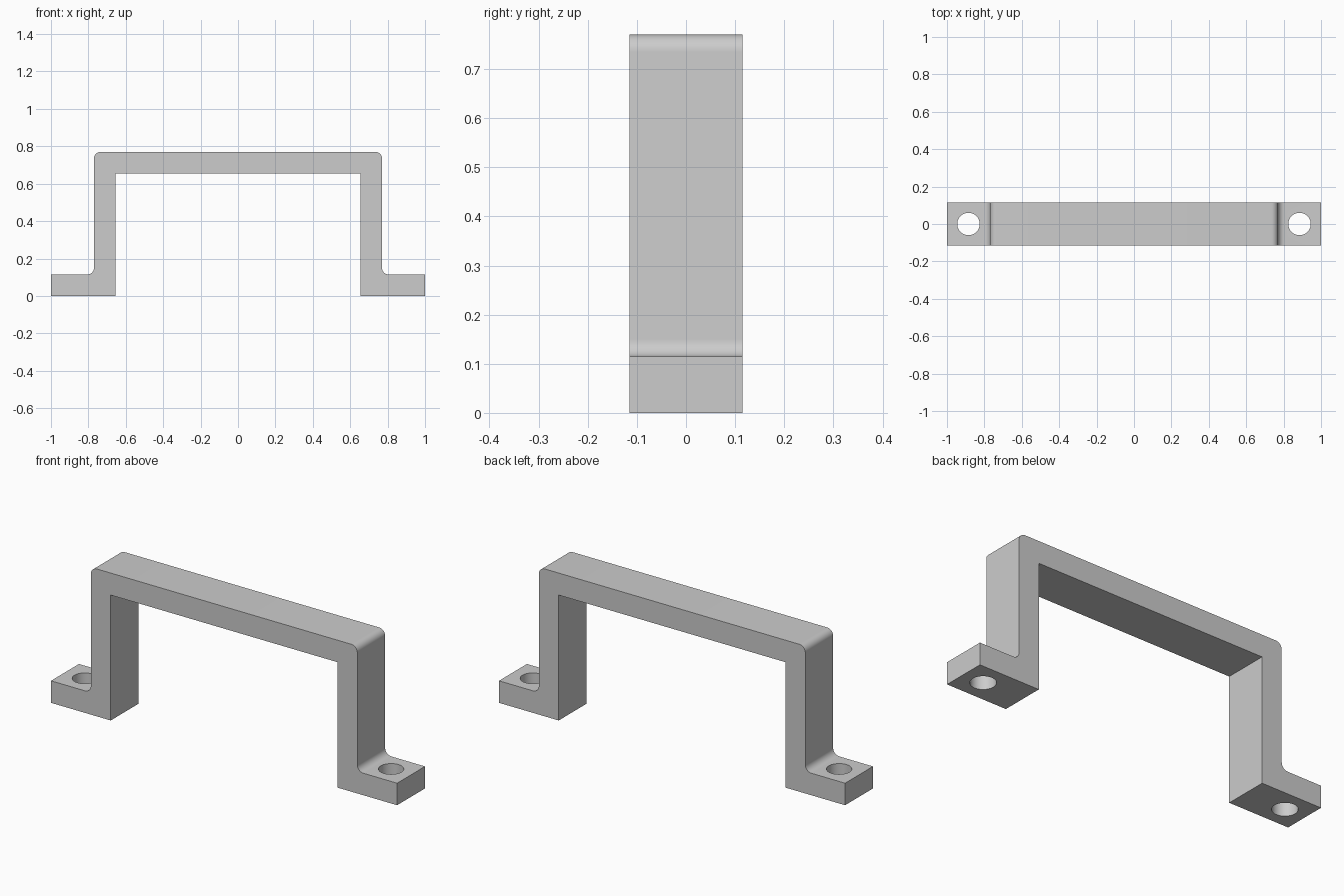
import bpy
import bmesh
from math import cos, sin, pi, radians

if "Cube" in bpy.data.objects:
    bpy.data.objects.remove(bpy.data.objects["Cube"], do_unlink=True)

HALF_DEPTH, HEIGHT, THICK = 0.115, 0.77, 0.115
INNER, OUTER = 0.655, 0.77
FILLET = 0.035
HOLE_X, HOLE_RADIUS = 0.885, 0.06

grey = bpy.data.materials.new("light_grey")
grey.use_nodes = True
colour = (0.604, 0.604, 0.604, 1)
grey.diffuse_color = colour
grey.node_tree.nodes["Principled BSDF"].inputs["Base Color"].default_value = colour


def arc(cx, cz, start, end, steps=10):
    """Points of a rounded corner in the x-z plane."""
    angles = [start + (end - start) * i / steps for i in range(steps + 1)]
    return [(cx + FILLET * cos(a), cz + FILLET * sin(a)) for a in angles]


# Half outline of the bracket, from inner top, round the foot, to outer top
half = [(INNER, HEIGHT - THICK), (INNER, 0), (1, 0), (1, THICK)]
half += arc(OUTER + FILLET, THICK + FILLET, 1.5 * pi, pi)
half += arc(OUTER - FILLET, HEIGHT - FILLET, 0, pi / 2)
outline = half + [(-x, z) for x, z in reversed(half)]

# Handle body: extruded outline
bm = bmesh.new()
face = bm.faces.new([bm.verts.new((x, -HALF_DEPTH, z)) for x, z in outline])
extruded = bmesh.ops.extrude_face_region(bm, geom=[face])
bmesh.ops.translate(bm, vec=(0, 2 * HALF_DEPTH, 0),
                    verts=[v for v in extruded["geom"] if isinstance(v, bmesh.types.BMVert)])
bmesh.ops.recalc_face_normals(bm, faces=bm.faces)
mesh = bpy.data.meshes.new("pull_handle")
bm.to_mesh(mesh)
bm.free()
mesh.materials.append(grey)
handle = bpy.data.objects.new("pull_handle", mesh)
bpy.context.collection.objects.link(handle)

# Screw holes through both feet
for side, name in ((1, "left"), (-1, "right")):
    bpy.ops.mesh.primitive_cylinder_add(vertices=48, radius=HOLE_RADIUS, depth=0.4,
                                        location=(side * HOLE_X, 0, THICK / 2))
    cutter = bpy.context.object
    cutter.name = name + "_hole_cutter"
    cutter.data.materials.append(grey)
    cut = handle.modifiers.new(name + "_hole", 'BOOLEAN')
    cut.operation, cut.solver, cut.object = 'DIFFERENCE', 'EXACT', cutter
    bpy.context.view_layer.objects.active = handle
    bpy.ops.object.modifier_apply(modifier=cut.name)
    bpy.data.objects.remove(cutter, do_unlink=True)

# Smooth the rounded corners and holes, keep edges sharp
bpy.ops.object.select_all(action='DESELECT')
handle.select_set(True)
bpy.context.view_layer.objects.active = handle
bpy.ops.object.shade_smooth_by_angle(angle=radians(30))
